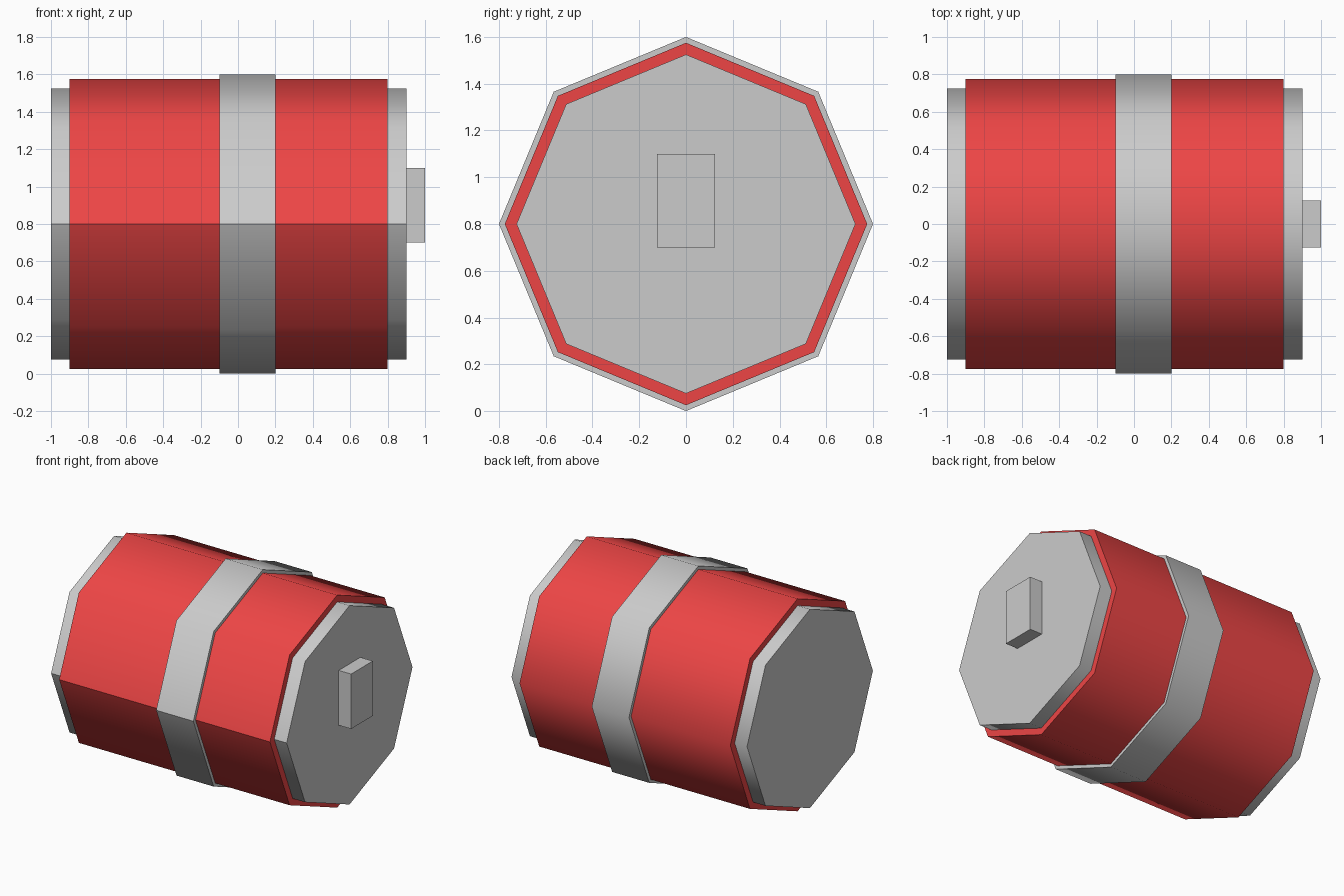
import bpy, bmesh, math

if "Cube" in bpy.data.objects:
    bpy.data.objects.remove(bpy.data.objects["Cube"])

SIDES = 8
AXIS_Z = 0.8

red = bpy.data.materials.new("red_paint")
red.diffuse_color = (0.85, 0.06, 0.06, 1)
red.use_nodes = True
red.node_tree.nodes["Principled BSDF"].inputs["Base Color"].default_value = red.diffuse_color


def finish(name, bm, mat=None):
    bmesh.ops.recalc_face_normals(bm, faces=bm.faces)
    mesh = bpy.data.meshes.new(name)
    bm.to_mesh(mesh)
    bm.free()
    if mat:
        mesh.materials.append(mat)
    obj = bpy.data.objects.new(name, mesh)
    bpy.context.collection.objects.link(obj)
    return obj


def drum(name, x0, x1, radius, mat=None):
    """Octagonal prism lying along x, smooth round its side, with flat ends."""
    bm = bmesh.new()
    rings = []
    for x in (x0, x1):
        rings.append([bm.verts.new((x, radius * math.cos(a), AXIS_Z + radius * math.sin(a)))
                      for a in (2 * math.pi * i / SIDES for i in range(SIDES))])
    a, b = rings
    for ring in rings:
        for e in bm.faces.new(ring).edges:
            e.smooth = False
    for i in range(SIDES):
        j = (i + 1) % SIDES
        bm.faces.new((a[i], a[j], b[j], b[i])).smooth = True
    # crease along the front seam
    seam = SIDES // 2
    bm.edges.get((a[seam], b[seam])).smooth = False
    return finish(name, bm, mat)


# Barrel: inner core, painted shell, raised middle band
drum("core", -1.0, 0.9, 0.725)
drum("painted_shell", -0.9, 0.8, 0.775, red)
drum("middle_band", -0.1, 0.2, 0.8)

# Rectangular plug on the right end
bm = bmesh.new()
bmesh.ops.create_cube(bm, size=1)
bmesh.ops.scale(bm, vec=(0.1, 0.25, 0.4), verts=bm.verts)
bmesh.ops.translate(bm, vec=(0.95, 0, 0.9), verts=bm.verts)
finish("end_plug", bm)
